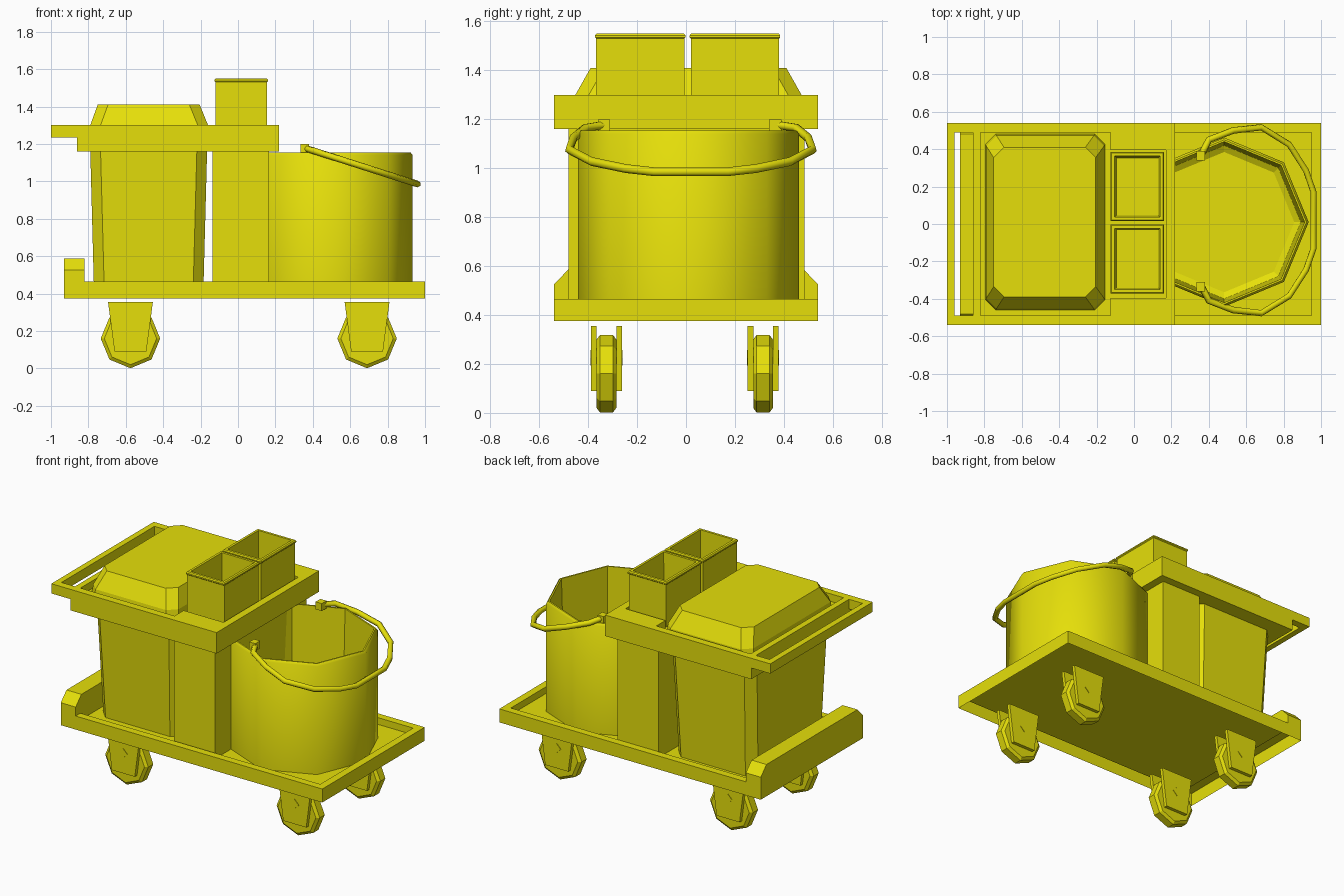
import bpy, bmesh
from math import sin, cos, pi, radians

if "Cube" in bpy.data.objects:
    bpy.data.objects.remove(bpy.data.objects["Cube"])

paint = bpy.data.materials.new("yellow_plastic")
paint.diffuse_color = (0.79, 0.74, 0.003, 1)
paint.use_nodes = True
paint.node_tree.nodes["Principled BSDF"].inputs["Base Color"].default_value = paint.diffuse_color


def loft(name, rings, cap_start=True, cap_end=True, smooth=None):
    """Skin a list of equal-length 3D rings into one object."""
    bm = bmesh.new()
    loops = [[bm.verts.new(p) for p in ring] for ring in rings]
    for a, b in zip(loops, loops[1:]):
        n = len(a)
        for i in range(n):
            j = (i + 1) % n
            bm.faces.new((a[i], a[j], b[j], b[i]))
    if cap_start:
        bm.faces.new(loops[0][::-1])
    if cap_end:
        bm.faces.new(loops[-1])
    if cap_start or cap_end:
        bmesh.ops.recalc_face_normals(bm, faces=bm.faces)
    me = bpy.data.meshes.new(name)
    bm.to_mesh(me)
    bm.free()
    me.materials.append(paint)
    ob = bpy.data.objects.new(name, me)
    bpy.context.collection.objects.link(ob)
    if smooth:
        bpy.ops.object.select_all(action='DESELECT')
        bpy.context.view_layer.objects.active = ob
        ob.select_set(True)
        bpy.ops.object.shade_smooth_by_angle(angle=radians(smooth))
    return ob


def flat(points, z):
    return [(x, y, z) for x, y in points]


def rect(x0, x1, y0, y1, z):
    return [(x0, y0, z), (x1, y0, z), (x1, y1, z), (x0, y1, z)]


def chamfered(x0, x1, y, c, z, cy=0.01):
    """Rectangle with cut corners."""
    return flat([(x0 + c, cy - y), (x1 - c, cy - y), (x1, cy - y + c), (x1, cy + y - c),
                 (x1 - c, cy + y), (x0 + c, cy + y), (x0, cy + y - c), (x0, cy - y + c)], z)


def box(name, x0, x1, y0, y1, z0, z1):
    return loft(name, [rect(x0, x1, y0, y1, z0), rect(x0, x1, y0, y1, z1)])


# Base tray: raised rim, sunken floor, open underneath
loft("base_tray", [rect(-.93, 1, -.54, .54, .375), rect(-.93, 1, -.54, .54, .465),
                   rect(-.82, .95, -.49, .49, .465), rect(-.82, .95, -.49, .49, .42)],
     cap_start=False)

# End bumper with cut upper corners
bumper = [(-.54, .465), (.54, .465), (.54, .525), (.48, .587), (-.48, .587), (-.54, .525)]
loft("end_bumper", [[(x, y, z) for y, z in bumper] for x in (-.93, -.82)])

# Upper tray with a T-shaped recess
outer = [(-.86, -.54), (-.125, -.54), (.22, -.54), (.22, -.395),
         (.22, .395), (.22, .54), (-.125, .54), (-.86, .54)]
recess = [(-.82, -.49), (-.125, -.49), (-.125, -.395), (.17, -.395),
          (.17, .395), (-.125, .395), (-.125, .49), (-.82, .49)]
loft("upper_tray", [flat(outer, 1.16), flat(outer, 1.30),
                    flat(recess, 1.30), flat(recess, 1.25)])

# Push handle: U frame around a slot
frame = [(-.86, -.54), (-1, -.54), (-1, .54), (-.86, .54),
         (-.86, .49), (-.96, .49), (-.96, -.49), (-.86, -.49)]
loft("push_handle", [flat(frame, 1.235), flat(frame, 1.30)])

# Tapered waste bag and its lid
loft("waste_bag", [chamfered(-.77, -.185, .385, .055, .42),
                   chamfered(-.79, -.165, .425, .055, 1.17)])
loft("waste_lid", [chamfered(-.795, -.155, .47, .055, 1.25),
                   chamfered(-.79, -.16, .462, .055, 1.30),
                   chamfered(-.75, -.205, .40, .055, 1.41)])

# Centre column
box("centre_column", -.135, .165, -.48, .485, .42, 1.17)

# Two open bins
for label, cy in (("front", -.187), ("back", .2)):
    def ring(hx, hy, z):
        return rect(.018 - hx, .018 + hx, cy - hy, cy + hy, z)
    loft(label + "_bin", [ring(.138, .18, 1.25), ring(.138, .18, 1.53),
                          ring(.143, .185, 1.535), ring(.143, .185, 1.543),
                          ring(.137, .179, 1.55), ring(.121, .163, 1.55),
                          ring(.112, .154, 1.26)])

# Eight-sided bucket: smooth shell, faceted lining
BX, BY = .482, .01


def octagon(r, z):
    return [(BX + r * cos(i * pi / 4), BY + r * sin(i * pi / 4), z) for i in range(8)]


loft("bucket_shell", [octagon(.452, .42), octagon(.452, 1.14), octagon(.44, 1.155)],
     cap_end=False, smooth=50)
loft("bucket_lining", [octagon(.44, 1.155), octagon(.43, 1.155), octagon(.41, .5),
                       octagon(.375, .48)], cap_start=False)

# Bucket handle: tilted tube and two rim clips
half = [(.36, .35), (.40, .43), (.53, .48), (.68, .497), (.83, .405), (.92, .265), (.96, .15)]
path = half + [(x, -y) for x, y in reversed(half)]
cu = bpy.data.curves.new("bucket_handle", 'CURVE')
cu.dimensions = '3D'
cu.bevel_depth = .018
cu.bevel_resolution = 1
cu.use_fill_caps = True
sp = cu.splines.new('POLY')
sp.points.add(len(path) - 1)
for p, (x, y) in zip(sp.points, path):
    p.co = (x, y + .02, 1.184 - (x - .34) * .32, 1)
cu.materials.append(paint)
bpy.context.collection.objects.link(bpy.data.objects.new("bucket_handle", cu))
for label, s in (("front", -1), ("back", 1)):
    y0, y1 = sorted((s * .325 + .015, s * .375 + .015))
    box(label + "_handle_clip", .335, .38, y0, y1, 1.15, 1.2)

# Four casters: bevelled wheel, two fork plates, diamond axle
for xl, cx in (("left", -.575), ("right", .69)):
    for yl, cy in (("front", -.325), ("back", .315)):
        tag = yl + "_" + xl

        def disc(r, y, n=8, z=.16):
            return [(cx + r * sin(2 * pi * i / n), cy + y, z + r * cos(2 * pi * i / n))
                    for i in range(n)]
        loft(tag + "_wheel", [disc(.14, -.04), disc(.159, -.026),
                              disc(.159, .026), disc(.14, .04)])
        loft(tag + "_axle", [disc(.032, -.066, 4, .225), disc(.032, .066, 4, .225)])
        plate = [(-.085, .09), (.085, .09), (.12, .356), (-.12, .356)]
        for side, ya, yb in (("a", -.063, -.04), ("b", .04, .063)):
            loft(tag + "_fork_" + side,
                 [[(cx + x, cy + y, z) for x, z in plate] for y in (ya, yb)])
